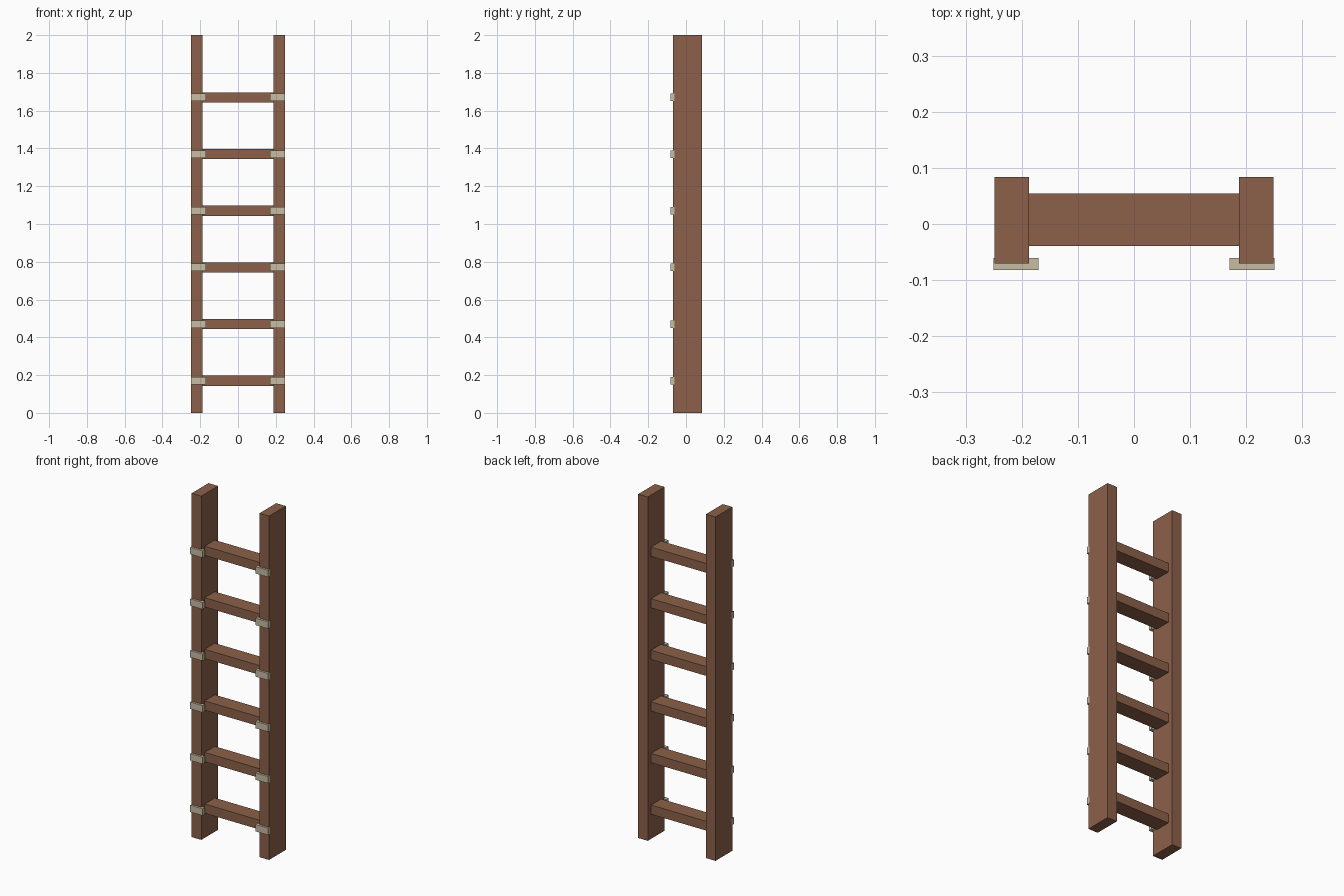
import bpy

default = bpy.data.objects.get("Cube")
if default:
    bpy.data.objects.remove(default, do_unlink=True)


def material(name, rgb):
    mat = bpy.data.materials.new(name)
    mat.use_nodes = True
    mat.diffuse_color = (*rgb, 1)
    mat.node_tree.nodes["Principled BSDF"].inputs["Base Color"].default_value = (*rgb, 1)
    return mat


def box(name, low, high, mat):
    """Axis-aligned box between two corners."""
    centre = [(a + b) / 2 for a, b in zip(low, high)]
    bpy.ops.mesh.primitive_cube_add(size=1, location=centre)
    obj = bpy.context.object
    obj.name = name
    obj.scale = [b - a for a, b in zip(low, high)]
    bpy.ops.object.transform_apply(location=False, rotation=False, scale=True)
    obj.data.materials.append(mat)
    return obj


wood = material("brown wood", (0.26, 0.12, 0.067))
binding = material("pale binding", (0.58, 0.51, 0.37))

SIDES = (("left", 1), ("right", -1))
RUNGS = 6
FIRST, STEP = 0.17, 0.3

# Upright side rails
for side, s in SIDES:
    x = sorted((s * 0.187, s * 0.249))
    box(side + "_rail", (x[0], -0.07, 0), (x[1], 0.084, 2), wood)

# Rungs, each with a binding plate on the front of both rails
for i in range(RUNGS):
    z = FIRST + i * STEP
    box(f"rung_{i + 1}", (-0.2, -0.039, z - 0.027), (0.2, 0.054, z + 0.027), wood)
    for side, s in SIDES:
        x = sorted((s * 0.17, s * 0.25))
        box(f"{side}_binding_{i + 1}", (x[0], -0.082, z - 0.02), (x[1], -0.061, z + 0.02), binding)
